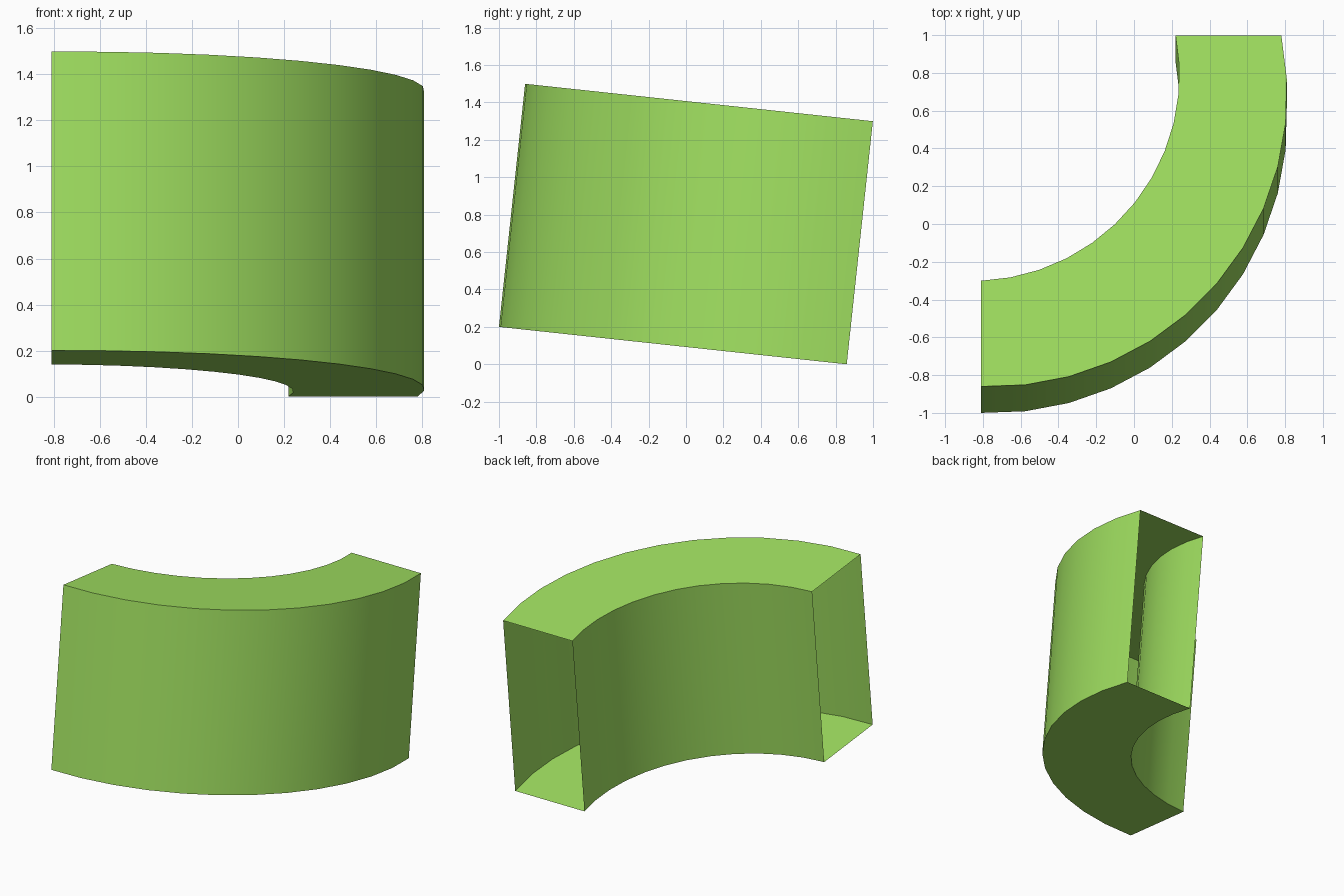
import bpy, bmesh, math

if "Cube" in bpy.data.objects:
    bpy.data.objects.remove(bpy.data.objects["Cube"])

SEGS = 12
TILT = math.atan2(0.2, 1.86)
HEIGHT = 1.307


def arc(p, q, sweep_deg):
    """Points on a circular arc from p to q, bulging to the front right."""
    s = math.radians(sweep_deg)
    dx, dy = q[0] - p[0], q[1] - p[1]
    r = math.hypot(dx, dy) / (2 * math.sin(s / 2))
    a0 = math.atan2(dy, dx) - s / 2
    cx, cy = p[0] - r * math.sin(a0), p[1] + r * math.cos(a0)
    angles = [a0 + s * i / SEGS for i in range(SEGS + 1)]
    return [(cx + r * math.sin(a), cy - r * math.cos(a)) for a in angles]


# Plan curves of the outer and inner walls
outer = arc((-0.81, 0.0), (0.78, 1.87), 103.6)
inner = arc((-0.81, 0.563), (0.22, 1.87), 98.6)

# Curved rectangular duct: four walls, both ends open
bm = bmesh.new()
rings = []
for o, i in zip(outer, inner):
    rings.append([bm.verts.new((x, y, z)) for (x, y), z in
                  ((o, 0), (o, HEIGHT), (i, HEIGHT), (i, 0))])
for a, b in zip(rings, rings[1:]):
    for k in range(4):
        n = (k + 1) % 4
        bm.faces.new((a[k], b[k], b[n], a[n]))

mesh = bpy.data.meshes.new("curved_duct")
bm.to_mesh(mesh)
bm.free()
duct = bpy.data.objects.new("curved_duct", mesh)
bpy.context.collection.objects.link(duct)

# Lean the duct toward the back
duct.rotation_euler = (-TILT, 0, 0)
duct.location = (0, -1, 0.2)

mat = bpy.data.materials.new("light_green")
mat.diffuse_color = (0.36, 0.76, 0.12, 1)
mat.use_nodes = True
mat.node_tree.nodes["Principled BSDF"].inputs["Base Color"].default_value = mat.diffuse_color
mesh.materials.append(mat)

bpy.context.view_layer.objects.active = duct
duct.select_set(True)
bpy.ops.object.shade_smooth_by_angle(angle=math.radians(30))
